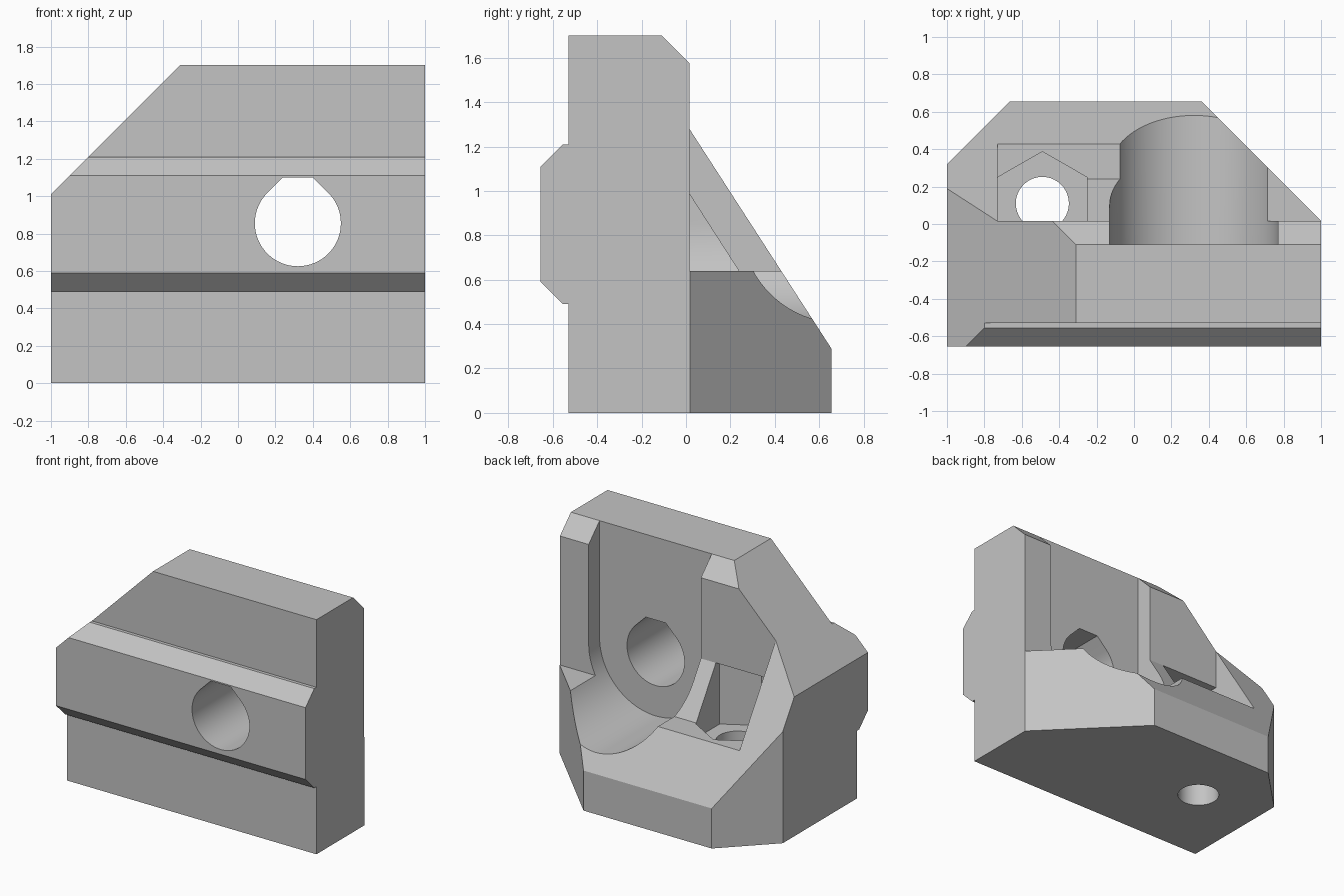
import bpy, bmesh, math

cube = bpy.data.objects.get("Cube")
if cube:
    bpy.data.objects.remove(cube, do_unlink=True)

grey = bpy.data.materials.new("plain grey")
grey.use_nodes = True
COLOUR = (0.55, 0.55, 0.55, 1)
grey.diffuse_color = COLOUR
grey.node_tree.nodes["Principled BSDF"].inputs["Base Color"].default_value = COLOUR

# How a profile point (a, b) at depth d maps to x, y, z
AXES = {
    "x": lambda a, b, d: (d, a, b),
    "y": lambda a, b, d: (a, d, b),
    "z": lambda a, b, d: (a, b, d),
}


def prism(name, axis, profile, start, end):
    """Extrude a closed profile along one axis."""
    place = AXES[axis]
    bm = bmesh.new()
    ends = [[bm.verts.new(place(a, b, d)) for a, b in profile] for d in (start, end)]
    for loop in ends:
        bm.faces.new(loop)
    n = len(profile)
    for i in range(n):
        j = (i + 1) % n
        bm.faces.new((ends[0][i], ends[0][j], ends[1][j], ends[1][i]))
    bmesh.ops.recalc_face_normals(bm, faces=bm.faces)
    mesh = bpy.data.meshes.new(name)
    bm.to_mesh(mesh)
    bm.free()
    obj = bpy.data.objects.new(name, mesh)
    obj.data.materials.append(grey)
    bpy.context.collection.objects.link(obj)
    return obj


def arc(cx, cy, r, start, end, steps):
    angles = [math.radians(start + (end - start) * i / steps) for i in range(steps + 1)]
    return [(cx + r * math.cos(t), cy + r * math.sin(t)) for t in angles]


def cut(target, name, axis, profile, start, end):
    """Subtract a prism, then discard it."""
    cutter = prism(name, axis, profile, start, end)
    cutter.hide_render = True
    mod = target.modifiers.new(name, "BOOLEAN")
    mod.operation = "DIFFERENCE"
    mod.solver = "EXACT"
    mod.object = cutter
    bpy.context.view_layer.objects.active = target
    bpy.ops.object.modifier_apply(modifier=mod.name)
    bpy.data.objects.remove(cutter, do_unlink=True)


BACK, FLOOR = 0.015, 0.64      # back face of the plate, top of the foot
BORE_X, BORE_Z = 0.32, 0.855   # bore centre
NUT_X, NUT_Y = -0.49, 0.11     # nut pocket centre

# Side profile: plate with front rail, sloped foot behind
bracket = prism("mounting_bracket", "x", [
    (-0.53, 0), (-0.53, 0.49), (-0.555, 0.49), (-0.655, 0.59), (-0.655, 1.11),
    (-0.555, 1.21), (-0.53, 1.21), (-0.53, 1.70), (-0.11, 1.70), (BACK, 1.575),
    (BACK, 1.28), (0.655, 0.29), (0.655, 0)], -1, 1)

# Corner chamfers: upper plate corner, then both foot corners
cut(bracket, "plate_chamfer", "y", [(-1.1, 0.91), (-0.2, 1.81), (-1.1, 1.81)], -1, 1)
cut(bracket, "foot_chamfer_a", "z", [(-1.1, 0.22), (-0.56, 0.76), (-1.1, 0.76)], -1, 2)
cut(bracket, "foot_chamfer_b", "z", [(1.1, -0.082), (1.1, 0.76), (0.258, 0.76)], -1, 2)

# Step above the foot, leaving the gusset and a small sloped rib
cut(bracket, "step", "x", [(BACK, 0.99), (0.24, FLOOR), (0.9, FLOOR),
                           (0.9, 1.4), (BACK, 1.4)], -0.73, 1.1)
cut(bracket, "clear_side", "x", [(BACK, FLOOR), (0.9, FLOOR),
                                 (0.9, 1.4), (BACK, 1.4)], BORE_X, 1.1)

# Round-bottomed recess in the back, open at the top
cut(bracket, "recess", "y",
    arc(BORE_X, BORE_Z, 0.45, 180, 360, 40) + [(BORE_X + 0.45, 1.9), (BORE_X - 0.45, 1.9)],
    -0.11, 1)

# Teardrop bore with a flat top
cut(bracket, "bore", "y",
    arc(BORE_X, BORE_Z, 0.23, 135, 405, 48) + [(BORE_X + 0.08, 1.10), (BORE_X - 0.08, 1.10)],
    -0.9, 0.1)

# Hexagonal nut pocket and the bolt hole below it
cut(bracket, "nut_pocket", "z", [
    (-0.73, NUT_Y - 0.139), (NUT_X, NUT_Y - 0.277), (-0.25, NUT_Y - 0.139),
    (-0.25, NUT_Y + 0.139), (NUT_X, NUT_Y + 0.277), (-0.73, NUT_Y + 0.139)], 0.53, 0.99)
cut(bracket, "bolt_hole", "z", arc(NUT_X, NUT_Y, 0.142, 0, 360, 40)[:-1], -0.1, 0.7)

# Smooth the round walls, keep the edges sharp
bpy.ops.object.select_all(action="DESELECT")
bracket.select_set(True)
bpy.context.view_layer.objects.active = bracket
bpy.ops.object.shade_smooth_by_angle(angle=math.radians(20))
